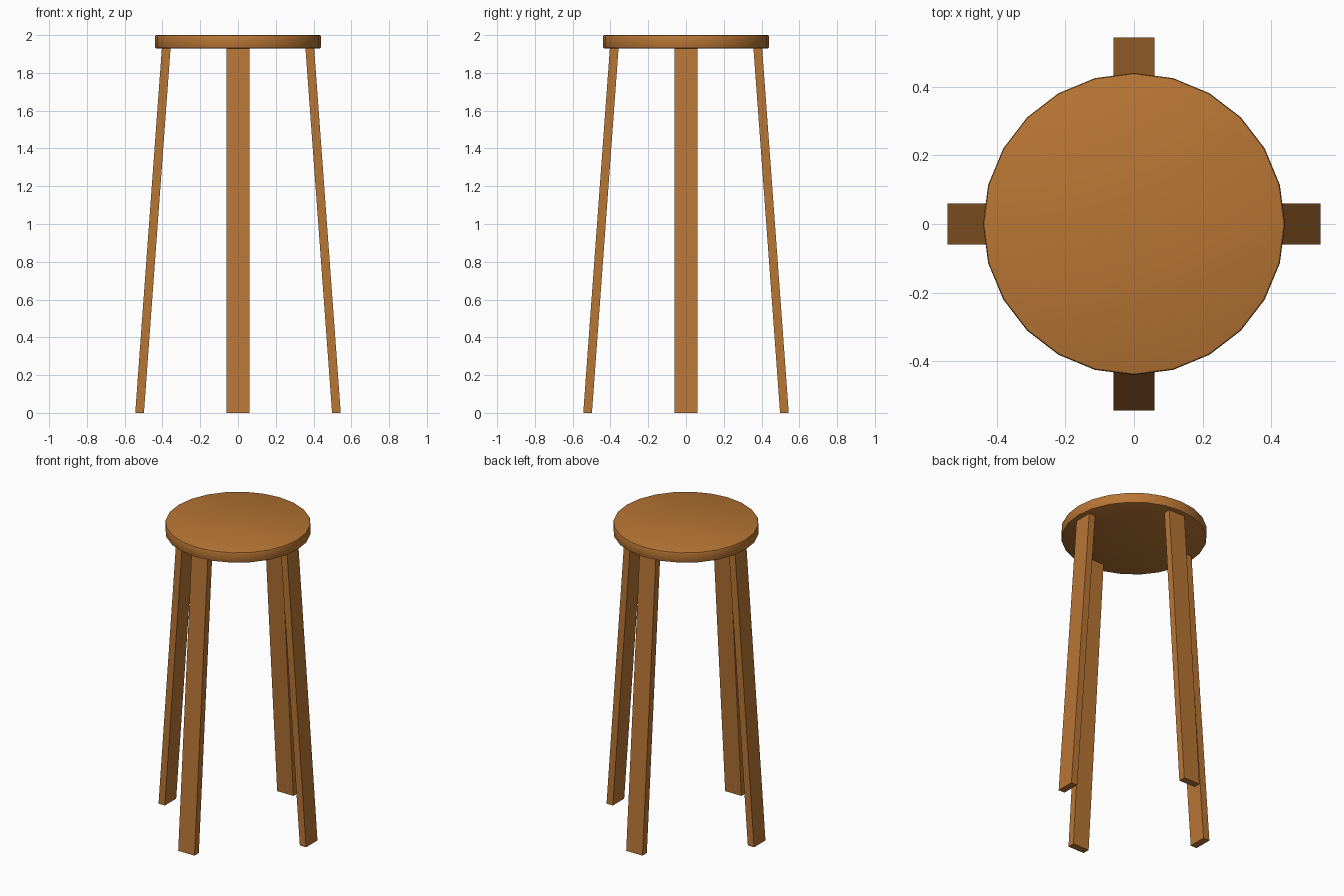
import bpy, bmesh, math
from mathutils import Matrix

if "Cube" in bpy.data.objects:
    bpy.data.objects.remove(bpy.data.objects["Cube"])

wood = bpy.data.materials.new("wood")
wood.diffuse_color = (0.48, 0.18, 0.035, 1)
wood.use_nodes = True
wood.node_tree.nodes["Principled BSDF"].inputs["Base Color"].default_value = wood.diffuse_color


def add_object(name, bm):
    bmesh.ops.recalc_face_normals(bm, faces=bm.faces[:])
    mesh = bpy.data.meshes.new(name)
    bm.to_mesh(mesh)
    bm.free()
    mesh.materials.append(wood)
    obj = bpy.data.objects.new(name, mesh)
    bpy.context.collection.objects.link(obj)
    return obj


# Seat: 24-sided disc with softened rims
bm = bmesh.new()
bmesh.ops.create_cone(bm, cap_ends=True, segments=24, radius1=0.44, radius2=0.44,
                      depth=0.07, matrix=Matrix.Translation((0, 0, 1.965)))
rims = [e for e in bm.edges if abs(e.verts[0].co.z - e.verts[1].co.z) < 1e-4]
bmesh.ops.bevel(bm, geom=rims, offset=0.008, segments=2, profile=0.5, affect='EDGES')
seat = add_object("seat", bm)
bpy.context.view_layer.objects.active = seat
seat.select_set(True)
bpy.ops.object.shade_smooth_by_angle(angle=math.radians(40))

# Legs: flat planks splayed outwards, cut level at the floor and under the seat
PROFILE = [(0.498, 0), (0.544, 0), (0.403, 1.932), (0.357, 1.932)]


def add_leg(name, angle):
    bm = bmesh.new()
    side = bm.faces.new([bm.verts.new((x, -0.06, z)) for x, z in PROFILE])
    ext = bmesh.ops.extrude_face_region(bm, geom=[side], use_keep_orig=True)
    moved = [v for v in ext["geom"] if isinstance(v, bmesh.types.BMVert)]
    bmesh.ops.translate(bm, verts=moved, vec=(0, 0.12, 0))
    bm.transform(Matrix.Rotation(math.radians(angle), 4, 'Z'))
    add_object(name, bm)


for i, name in enumerate(("right_leg", "back_leg", "left_leg", "front_leg")):
    add_leg(name, 90 * i)
